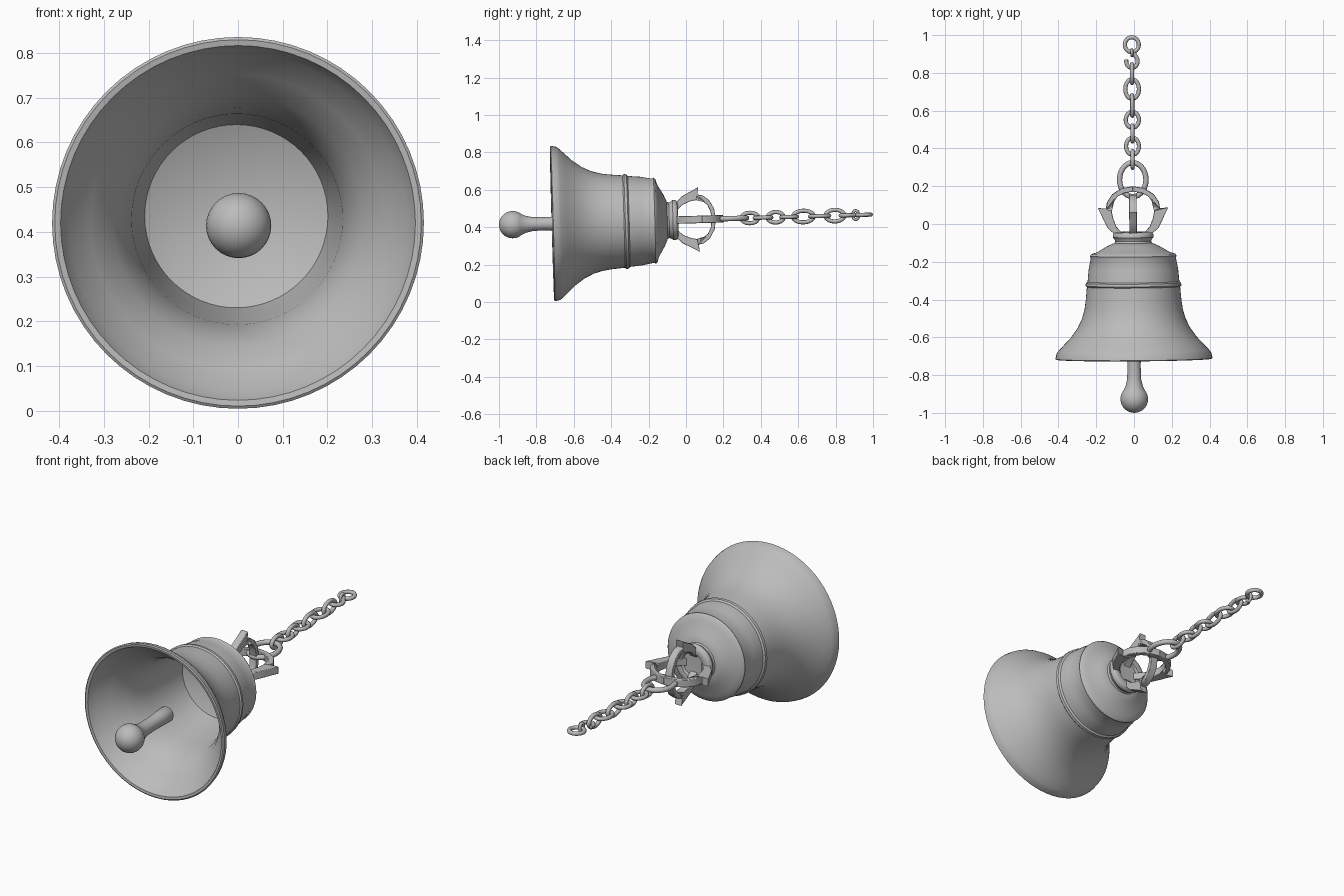
import bpy, bmesh
from math import sin, cos, pi, radians
from mathutils import Matrix, Vector

cube = bpy.data.objects.get("Cube")
if cube:
    bpy.data.objects.remove(cube, do_unlink=True)

metal = bpy.data.materials.new("grey metal")
metal.use_nodes = True
GREY = (0.5, 0.5, 0.5, 1)
metal.diffuse_color = GREY
metal.node_tree.nodes["Principled BSDF"].inputs["Base Color"].default_value = GREY

# The whole bell lies along y, turned slightly about its mouth
MOUTH = Vector((0, -0.712, 0))
PLACE = (Matrix.Translation((0, -0.712, 0.42)) @ Matrix.Rotation(0.007, 4, 'Z')
         @ Matrix.Rotation(0.028, 4, 'X') @ Matrix.Translation(-MOUTH))


def finish(obj, angle=40):
    obj.data.materials.append(metal)
    obj.matrix_world = PLACE
    bpy.ops.object.select_all(action='DESELECT')
    obj.select_set(True)
    bpy.context.view_layer.objects.active = obj
    if obj.type == 'CURVE':
        bpy.ops.object.convert(target='MESH')
    bpy.ops.object.shade_smooth_by_angle(angle=radians(angle))
    return obj


def add_mesh(name, bm):
    bmesh.ops.recalc_face_normals(bm, faces=bm.faces)
    mesh = bpy.data.meshes.new(name)
    bm.to_mesh(mesh)
    bm.free()
    obj = bpy.data.objects.new(name, mesh)
    bpy.context.collection.objects.link(obj)
    return obj


def lathe(name, profile, steps=64):
    """Spin (y, radius) points about the y axis."""
    bm = bmesh.new()
    verts = [bm.verts.new((r, y, 0)) for y, r in profile]
    edges = [bm.edges.new(pair) for pair in zip(verts, verts[1:])]
    bmesh.ops.spin(bm, geom=verts + edges, cent=(0, 0, 0), axis=(0, 1, 0),
                   angle=2 * pi, steps=steps, use_merge=True)
    bmesh.ops.remove_doubles(bm, verts=bm.verts, dist=0.0005)
    return finish(add_mesh(name, bm))


def tube(name, points, cyclic, wire):
    curve = bpy.data.curves.new(name, 'CURVE')
    curve.dimensions = '3D'
    curve.bevel_depth = wire
    curve.bevel_resolution = 2
    curve.use_fill_caps = True
    spline = curve.splines.new('POLY')
    spline.points.add(len(points) - 1)
    for p, co in zip(spline.points, points):
        p.co = (*co, 1)
    spline.use_cyclic_u = cyclic
    obj = bpy.data.objects.new(name, curve)
    bpy.context.collection.objects.link(obj)
    return finish(obj, 60)


# Bell wall: outside from the neck to the lip, then back up the inside
lathe("bell_body", [
    (-0.10, 0.0), (-0.10, 0.10), (-0.115, 0.135), (-0.15, 0.195), (-0.158, 0.222),
    (-0.168, 0.23), (-0.178, 0.225), (-0.24, 0.237), (-0.305, 0.243),
    (-0.312, 0.252), (-0.326, 0.254), (-0.333, 0.247), (-0.40, 0.253),
    (-0.45, 0.26), (-0.50, 0.274), (-0.55, 0.298), (-0.60, 0.334),
    (-0.64, 0.372), (-0.67, 0.4), (-0.685, 0.41), (-0.712, 0.416),
    (-0.716, 0.41), (-0.714, 0.397), (-0.67, 0.378), (-0.62, 0.33),
    (-0.56, 0.28), (-0.50, 0.252), (-0.42, 0.236), (-0.30, 0.225),
    (-0.175, 0.205), (-0.14, 0.12), (-0.13, 0.0)])

# Neck collar with a recessed top
lathe("neck_collar", [
    (-0.115, 0.0), (-0.115, 0.105), (-0.09, 0.095), (-0.078, 0.10),
    (-0.07, 0.107), (-0.055, 0.107), (-0.046, 0.1), (-0.042, 0.085),
    (-0.045, 0.066), (-0.06, 0.062), (-0.062, 0.0)], 48)

# Clapper with a round ball end
ball = [(-0.927 - 0.073 * cos(a), 0.073 * sin(a))
        for a in [i * 2.3 / 12 for i in range(13)]]
lathe("clapper", ball + [(-0.855, 0.045), (-0.82, 0.037), (-0.75, 0.035),
                         (-0.68, 0.038), (-0.61, 0.041), (-0.602, 0.036),
                         (-0.602, 0.0)], 32)

# Crown: four horned arms, one (outer, inner) pair per station
STATIONS = [((0.085, -0.065), (0.04, -0.065)), ((0.135, -0.02), (0.088, -0.015)),
            ((0.155, 0.02), (0.105, 0.03)), ((0.168, 0.05), (0.11, 0.055)),
            ((0.187, 0.088), (0.112, 0.08)), ((0.145, 0.075), (0.11, 0.088)),
            ((0.138, 0.115), (0.1, 0.12)), ((0.11, 0.158), (0.082, 0.146)),
            ((0.06, 0.19), (0.046, 0.165)), ((0, 0.2), (0, 0.172))]


def crown_arm(name, turn, radial, length):
    bm = bmesh.new()
    rings = []
    for outer, inner in STATIONS:
        rings.append([bm.verts.new((r * radial, y * (length if y > 0 else 1), w))
                      for (r, y), w in ((outer, -0.02), (outer, 0.02),
                                        (inner, 0.02), (inner, -0.02))])
    for a, b in zip(rings, rings[1:]):
        for i in range(4):
            j = (i + 1) % 4
            bm.faces.new((a[i], a[j], b[j], b[i]))
    bm.faces.new(rings[0])
    bm.faces.new(rings[-1])
    bmesh.ops.rotate(bm, verts=bm.verts, cent=(0, 0, 0),
                     matrix=Matrix.Rotation(turn, 3, 'Y'))
    obj = finish(add_mesh(name, bm), 50)
    bevel = obj.modifiers.new("soft_edges", 'BEVEL')
    bevel.width = 0.007
    bevel.segments = 2


for side, quarter in (("left", 0), ("bottom", 1), ("right", 2), ("top", 3)):
    upright = quarter % 2
    crown_arm("crown_arm_" + side, quarter * pi / 2,
              0.93 if upright else 1, 0.8 if upright else 1)


# Chain: (centre, half length, half width), lying flat and upright in turn
def link(name, centre, half_length, half_width, upright, wire=0.012):
    points = []
    for i in range(28):
        a = 2 * pi * i / 28
        side, y = half_width * cos(a), centre + half_length * sin(a)
        points.append((0, y, side) if upright else (side, y, 0))
    tube(name, points, True, wire)


LINKS = [(0.235, 0.09, 0.07), (0.342, 0.045, 0.028), (0.412, 0.045, 0.034),
         (0.48, 0.043, 0.028), (0.552, 0.042, 0.035), (0.628, 0.055, 0.031),
         (0.715, 0.052, 0.036), (0.797, 0.05, 0.031)]
for n, (centre, half_length, half_width) in enumerate(LINKS):
    link(f"chain_link_{n + 1}", centre, half_length, half_width, n % 2 == 1,
         0.014 if n == 0 else 0.011)

# Open hook and the end ring it carries
hook = [(0.03 * cos(a), 0.862 + 0.035 * sin(a), 0)
        for a in [radians(165 + i * 14) for i in range(19)]]
hook += [(0.012, 0.905, 0), (0.0, 0.918, 0)]
tube("end_hook", hook, False, 0.011)
link("hook_eye", 0.908, 0.016, 0.024, True, 0.008)
link("end_ring", 0.95, 0.039, 0.037, False, 0.011)
